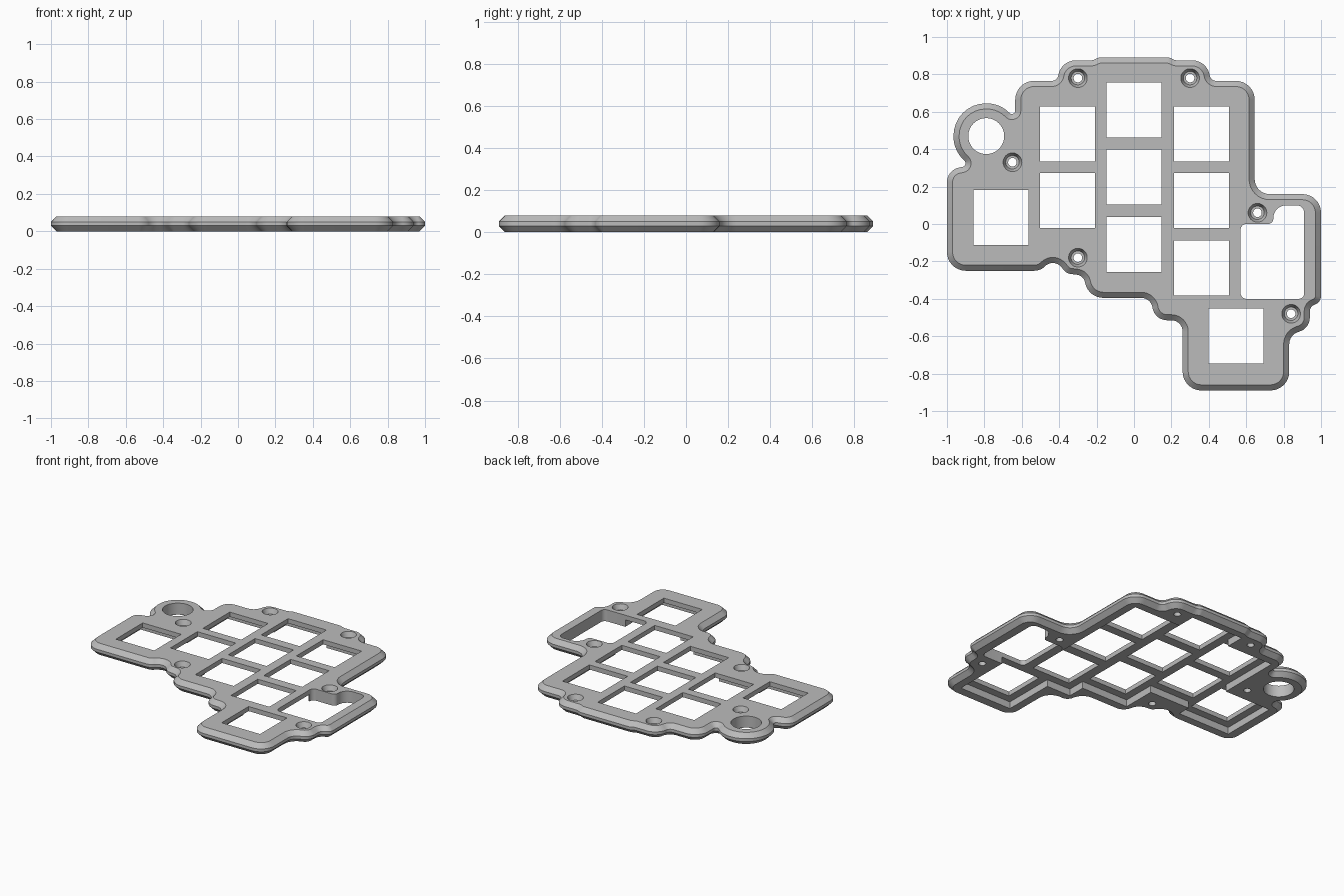
import bpy
import bmesh
import math
from mathutils import Vector

if "Cube" in bpy.data.objects:
    bpy.data.objects.remove(bpy.data.objects["Cube"], do_unlink=True)

HEIGHT, CHAMFER, WEB_Z = 0.08, 0.03, 0.048


def fillet(corners, steps=8):
    """Round a counterclockwise polygon of (x, y, radius); gives points with outward normals."""
    n = len(corners)
    pts = [Vector(c[:2]) for c in corners]
    dirs = [(pts[(i + 1) % n] - pts[i]).normalized() for i in range(n)]
    turns = [math.atan2(dirs[i - 1].cross(dirs[i]), dirs[i - 1].dot(dirs[i])) for i in range(n)]
    cuts = [corners[i][2] * math.tan(abs(turns[i]) / 2) for i in range(n)]
    for i in range(n):
        j = (i + 1) % n
        room = (pts[j] - pts[i]).length * 0.98
        if cuts[i] + cuts[j] > room:
            k = room / (cuts[i] + cuts[j])
            cuts[i], cuts[j] = cuts[i] * k, cuts[j] * k
    ring = []
    for p, d, turn, cut in zip(pts, [dirs[i - 1] for i in range(n)], turns, cuts):
        side = math.copysign(1, turn)
        radius = cut / math.tan(abs(turn) / 2)
        normal = Vector((d.y, -d.x))
        centre = p - d * cut - normal * radius * side
        start = math.atan2(normal.y, normal.x)
        for s in range(steps + 1):
            a = start + turn * s / steps
            out = Vector((math.cos(a), math.sin(a)))
            ring.append((centre + out * radius * side, out))
    return ring


def loft(name, ring, levels):
    """Solid through the ring at each (z, inset) level."""
    bm = bmesh.new()
    rows = [[bm.verts.new((*(p - o * inset), z)) for p, o in ring] for z, inset in levels]
    count = len(ring)
    for low, high in zip(rows, rows[1:]):
        for i in range(count):
            j = (i + 1) % count
            bm.faces.new((low[i], low[j], high[j], high[i]))
    bm.faces.new(rows[0][::-1])
    bm.faces.new(rows[-1])
    mesh = bpy.data.meshes.new(name)
    bm.to_mesh(mesh)
    bm.free()
    obj = bpy.data.objects.new(name, mesh)
    bpy.context.collection.objects.link(obj)
    return obj


def box_ring(x0, x1, y0, y1):
    diagonal = Vector((1, 1))
    return [(Vector(p), diagonal) for p in ((x0, y0), (x1, y0), (x1, y1), (x0, y1))]


def circle_ring(x, y, radius, sides=40):
    outs = [Vector((math.cos(a), math.sin(a))) for a in (math.tau * i / sides for i in range(sides))]
    return [(Vector((x, y)) + o * radius, o) for o in outs]


def cut(target, ring, levels):
    cutter = loft("cutter", ring, levels)
    cutter.hide_render = True
    mod = target.modifiers.new("cut", 'BOOLEAN')
    mod.operation, mod.solver, mod.object = 'DIFFERENCE', 'EXACT', cutter
    bpy.context.view_layer.objects.active = target
    bpy.ops.object.modifier_apply(modifier=mod.name)
    bpy.data.objects.remove(cutter, do_unlink=True)


# Outline: right side, top edge with mirrored screw lobes, left side, lower steps
lobe = [(.41, .765, .04), (.39, .875, .1), (.22, .875, .05), (.19, .89, .05)]
outline = [
    (.26, -.89, .1), (.83, -.89, .1), (.83, -.59, .08), (.94, -.56, .09),
    (.94, -.44, .06), (1, -.42, .08), (1, .16, .1), (.645, .16, .08), (.645, .765, .1),
] + lobe + [(-x, y, r) for x, y, r in reversed(lobe)] + [
    (-.635, .765, .1), (-.635, .563, .018), (-.717, .645, .175), (-.965, .645, .175),
    (-.965, .397, .17), (-.88, .312, .02), (-1, .29, .08), (-1, -.25, .1),
    (-.5, -.25, .08), (-.43, -.18, .06), (-.36, -.265, .06), (-.27, -.275, .05),
    (-.245, -.395, .1), (.09, -.395, .06), (.11, -.515, .08), (.26, -.515, .06),
]
plate = loft("keyboard_plate", fillet(outline),
             [(0, CHAMFER), (CHAMFER, 0), (HEIGHT - CHAMFER, 0), (HEIGHT, CHAMFER)])

THROUGH = [(-.05, 0), (.15, 0)]
POCKET = [(-.05, 0), (WEB_Z, 0)]

# Key positions: three staggered columns, one outer key and one thumb key
keys = [(-.355, .48), (-.355, .125), (0, .61), (0, .25), (0, -.11),
        (.36, .48), (.36, .125), (.36, -.235), (-.71, .035), (.545, -.6)]

# Underside pocket around every key, and beside the module opening
for x, y in keys:
    cut(plate, box_ring(x - .2, x + .2, y - .2, y + .2), POCKET)
cut(plate, box_ring(.5, .72, -.45, -.03), POCKET)

# Square key windows
for x, y in keys:
    cut(plate, box_ring(x - .147, x + .147, y - .147, y + .147), THROUGH)

# Module opening with a rounded notch, and the round knob hole
module = [(.57, -.4, .03), (.91, -.4, .03), (.91, .1, .04),
          (.745, .1, .07), (.745, 0, .03), (.57, 0, .03)]
cut(plate, fillet(module), THROUGH)
cut(plate, circle_ring(-.79, .47, .096, 64), THROUGH)

# Countersunk screw holes
for x, y in [(-.3, .78), (.3, .78), (-.65, .33), (.66, .06), (-.3, -.18), (.84, -.48)]:
    cut(plate, circle_ring(x, y, .05), [(.045, .014), (HEIGHT, 0), (.15, 0)])
    cut(plate, circle_ring(x, y, .023), THROUGH)

# Colour and shading
grey = bpy.data.materials.new("plain_grey")
grey.use_nodes = True
colour = (.5, .5, .5, 1)
grey.diffuse_color = colour
grey.node_tree.nodes["Principled BSDF"].inputs["Base Color"].default_value = colour
plate.data.materials.clear()
plate.data.materials.append(grey)
for face in plate.data.polygons:
    face.material_index = 0
bpy.ops.object.select_all(action='DESELECT')
plate.select_set(True)
bpy.context.view_layer.objects.active = plate
bpy.ops.object.shade_smooth_by_angle(angle=math.radians(30))
